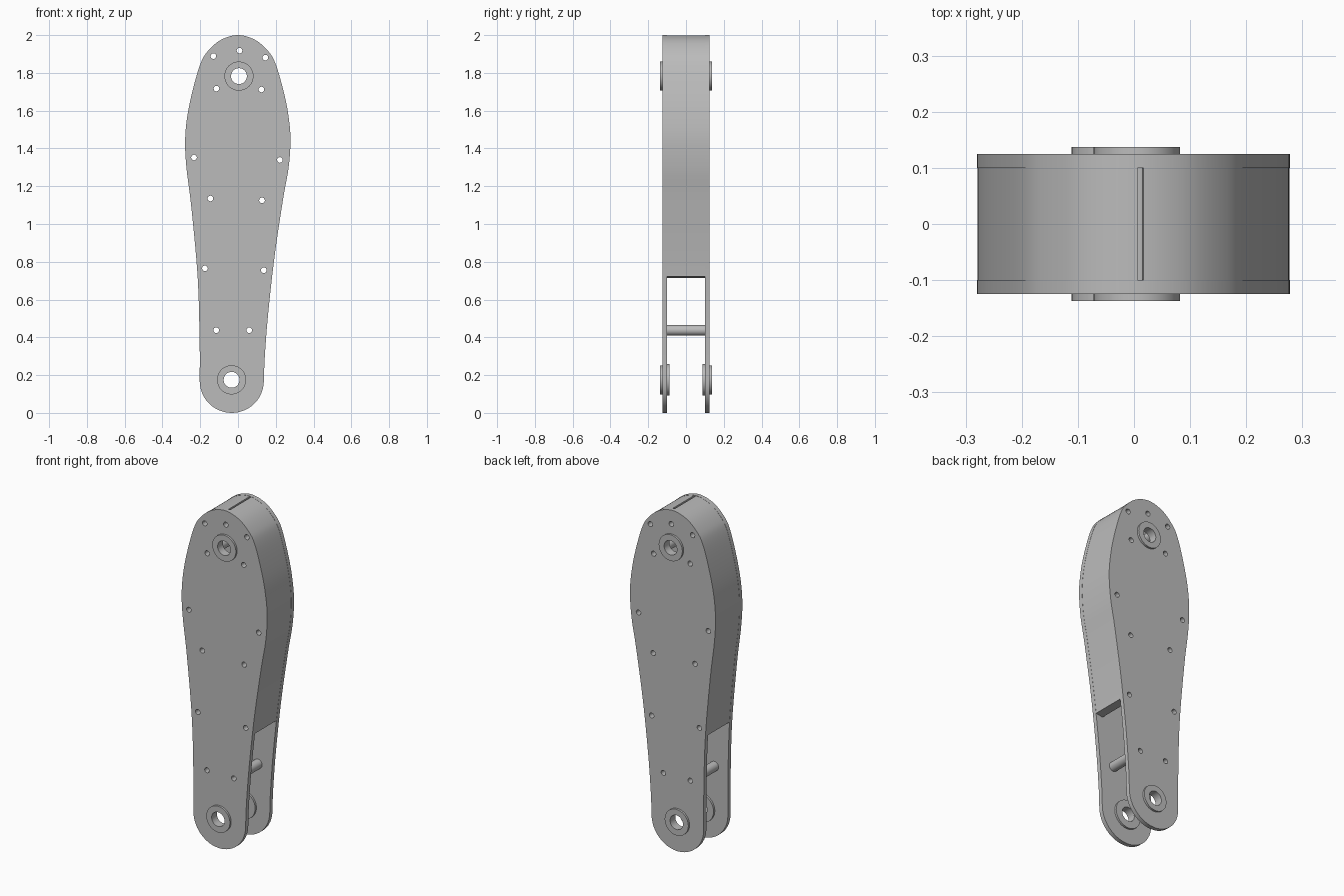
import bpy, bmesh, math
from mathutils import Vector

if "Cube" in bpy.data.objects:
    bpy.data.objects.remove(bpy.data.objects["Cube"], do_unlink=True)

grey = bpy.data.materials.new("satin grey metal")
grey.use_nodes = True
COLOR = (0.5, 0.5, 0.5, 1)
grey.diffuse_color = COLOR
grey.node_tree.nodes["Principled BSDF"].inputs["Base Color"].default_value = COLOR


def circle(x, z, r, n=32):
    return [(x + r * math.cos(math.tau * i / n), z + r * math.sin(math.tau * i / n)) for i in range(n)]


def extrude(name, loops, y0, y1):
    """Fill x-z loops (inner loops become holes) and extrude them from y0 to y1."""
    curve = bpy.data.curves.new(name, 'CURVE')
    curve.dimensions = '2D'
    curve.fill_mode = 'BOTH'
    curve.extrude = (y1 - y0) / 2
    for loop in loops:
        spline = curve.splines.new('POLY')
        spline.points.add(len(loop) - 1)
        for p, (x, z) in zip(spline.points, loop):
            p.co = (x, z, 0, 1)
        spline.use_cyclic_u = True
    tmp = bpy.data.objects.new(name + "_curve", curve)
    bpy.context.collection.objects.link(tmp)
    bpy.context.view_layer.update()
    mesh = bpy.data.meshes.new_from_object(tmp.evaluated_get(bpy.context.evaluated_depsgraph_get()))
    bpy.data.objects.remove(tmp, do_unlink=True)
    bm = bmesh.new()
    bm.from_mesh(mesh)
    bmesh.ops.remove_doubles(bm, verts=bm.verts, dist=1e-5)
    for v in bm.verts:
        x, z, d = v.co
        v.co = (x, (y0 + y1) / 2 - d, z)
    bmesh.ops.recalc_face_normals(bm, faces=bm.faces)
    bm.to_mesh(mesh)
    bm.free()
    mesh.materials.clear()
    mesh.materials.append(grey)
    ob = bpy.data.objects.new(name, mesh)
    bpy.context.collection.objects.link(ob)
    bpy.ops.object.select_all(action='DESELECT')
    ob.select_set(True)
    bpy.context.view_layer.objects.active = ob
    bpy.ops.object.shade_smooth_by_angle(angle=math.radians(30))
    return ob


def smooth_path(pts, steps=6):
    """Catmull-Rom curve through the points."""
    p = [Vector(q) for q in pts]
    p = [p[0] * 2 - p[1]] + p + [p[-1] * 2 - p[-2]]
    out = []
    for a, b, c, d in zip(p, p[1:], p[2:], p[3:]):
        for i in range(steps):
            t = i / steps
            out.append((b * 2 + (c - a) * t + (a * 2 - b * 5 + c * 4 - d) * t * t
                        + (b * 3 - a - c * 3 + d) * t ** 3) / 2)
    return out + [p[-2]]


# Arm outline, up the left edge and down the right
path = smooth_path([
    (-.203, .17), (-.203, .36), (-.213, .71), (-.246, 1.08), (-.272, 1.29), (-.28, 1.43),
    (-.27, 1.56), (-.242, 1.7), (-.2, 1.845), (-.16, 1.915), (-.09, 1.975), (0, 2),
    (.09, 1.975), (.16, 1.915), (.2, 1.845), (.242, 1.7), (.266, 1.58), (.278, 1.45),
    (.268, 1.3), (.24, 1.14), (.195, .84), (.16, .53), (.142, .3), (.137, .17)])
foot = [(-.033 + .17 * math.cos(a), .17 + .17 * math.sin(a))
        for a in (-math.pi * i / 24 for i in range(1, 24))]
outline = [tuple(p) for p in path] + foot

bolts = [(-.13, 1.889), (.008, 1.918), (.145, 1.881), (-.114, 1.717), (.124, 1.712),
         (-.233, 1.352), (.222, 1.339), (-.146, 1.135), (.127, 1.125),
         (-.175, .765), (.137, .755), (-.115, .438), (.06, .437)]
pivots = {"upper": (.005, 1.783), "lower": (-.034, .175)}

# Side plates and pivot bushings
for side, s in (("front", -1), ("back", 1)):
    def span(a, b):
        return sorted((s * a, s * b))
    holes = [circle(x, z, .015, 16) for x, z in bolts]
    holes += [circle(x, z, .055) for x, z in pivots.values()]
    extrude(side + "_plate", [outline] + holes, *span(.1, .125))
    for level, (x, z) in pivots.items():
        bore = circle(x, z, .042)
        name = f"{side}_{level}_bushing"
        extrude(name + "_flange", [circle(x, z, .077, 48), bore], *span(.125, .137))
        extrude(name + "_sleeve", [circle(x, z, .055), bore], *span(.1, .125))
        extrude(name + "_inner_flange", [circle(x, z, .084, 48), bore], *span(.088, .1))

# Tubular standoffs between the plates
for i, (x, z) in enumerate(bolts):
    extrude(f"standoff_{i + 1}", [circle(x, z, .028, 24), circle(x, z, .015, 16)], -.1, .1)


# Curved edge walls, split by a narrow seam at the top
def wall(name, pts, seam_x, side):
    pts = [Vector((seam_x, 1.999))] + pts
    outer, inner = [], []
    for i, p in enumerate(pts):
        t = (pts[min(i + 1, len(pts) - 1)] - pts[max(i - 1, 0)]).normalized()
        n = Vector((t.y, -t.x)) * side
        outer.append(tuple(p + n * .001))
        inner.append(tuple(p + n * .014))
    # lip folded inwards at the lower end
    x, z = outer[-1]
    lip = [(x, z - .002), (x - side * .045, z - .01), (x - side * .045, z)]
    extrude(name, [outer + lip + inner[::-1]], -.1, .1)


left_end, right_end = Vector((-.214, .725)), Vector((.181, .725))
wall("right_wall", [p for p in reversed(path) if p.x < 0 and p.y > .73] + [left_end], .006, -1)
wall("left_wall", [p for p in path if p.x > .025 and p.y > .73] + [right_end], .017, 1)
